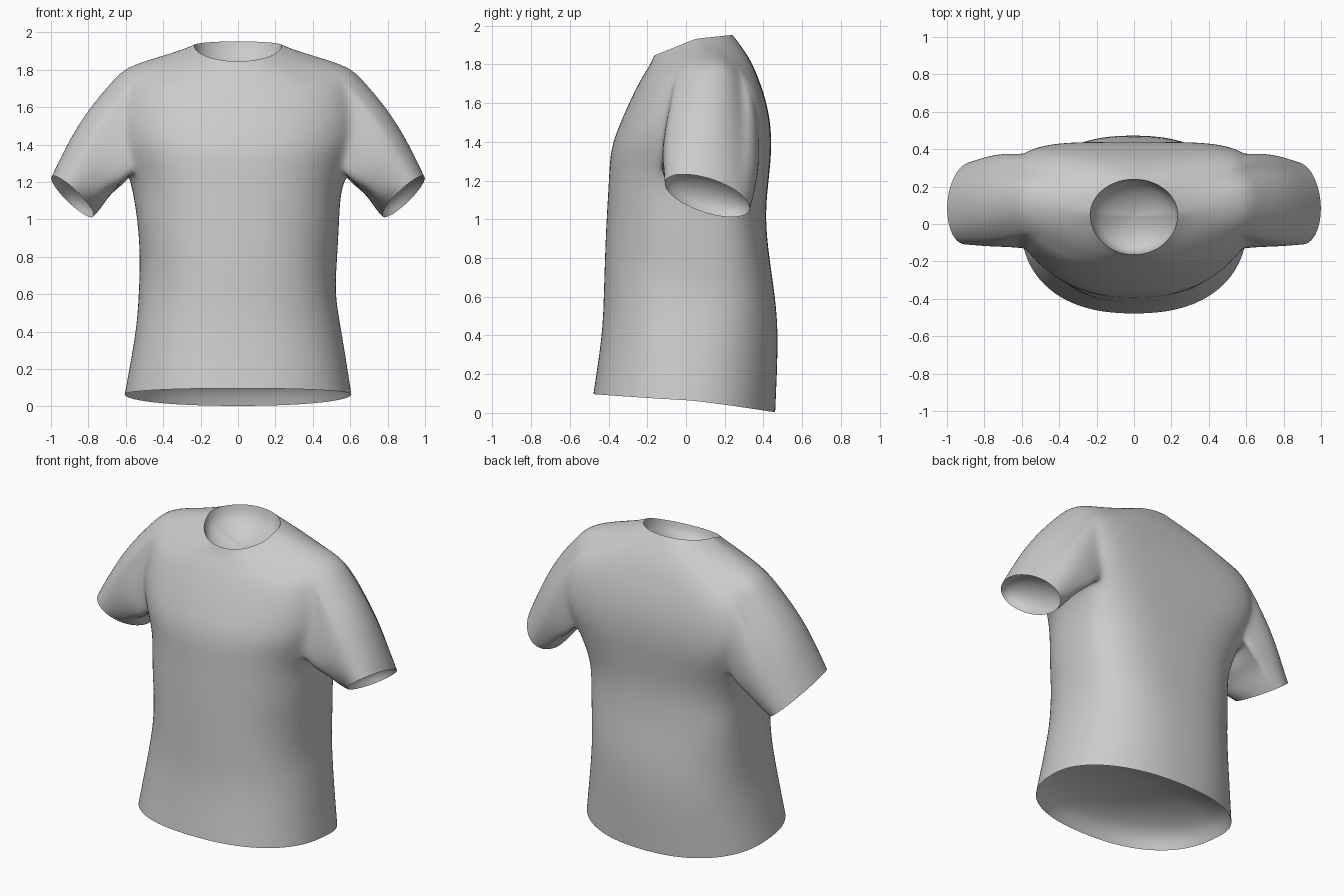
import bpy, bmesh, math
from mathutils import Vector

if "Cube" in bpy.data.objects:
    bpy.data.objects.remove(bpy.data.objects["Cube"])

N = 40              # columns around the body
FRONT, BACK = 3, 4  # armhole half widths in columns
LOW, HIGH = 6, 11   # armhole bottom and top rows

# Body rings: z side, z front, z back, half width, y front, y back, y centre, back squareness
RINGS = [
    (.065, .097, .003, .608, -.48, .462, .02, .9),
    (.40, .41, .39, .55, -.432, .478, .04, .84),
    (.60, .60, .60, .524, -.426, .462, .06, .78),
    (.80, .80, .80, .528, -.42, .432, .07, .74),
    (1.0, 1.0, 1.0, .54, -.412, .408, .08, .7),
    (1.15, 1.15, 1.15, .557, -.402, .422, .10, .62),
    (1.25, 1.27, 1.27, .585, -.397, .435, .12, .53),
    (1.38, 1.38, 1.38, .64, -.386, .442, .14, .46),
    (1.50, 1.50, 1.50, .665, -.34, .437, .14, .46),
    (1.62, 1.62, 1.62, .655, -.286, .412, .14, .48),
    (1.73, 1.72, 1.72, .635, -.236, .378, .13, .53),
    (1.818, 1.778, 1.805, .60, -.20, .343, .12, .65),
    (1.868, 1.805, 1.875, .43, -.183, .30, .09, .75),
    (1.908, 1.825, 1.93, .29, -.174, .258, .06, 1),
    (1.932, 1.845, 1.952, .235, -.165, .24, .05, 1),
]


def spow(v, p):
    return math.copysign(abs(v) ** p, v)


def body_point(r, i):
    zs, zf, zb, a, yf, yb, yc, pb = RINGS[r]
    t = 2 * math.pi * i / N
    c, s = math.cos(t), math.sin(t)
    p = pb if s > 0 else (1 if r >= 13 else .86)
    ry = (yb - yc) if s > 0 else (yc - yf)
    z = zs + ((zb if s > 0 else zf) - zs) * abs(s)
    # shoulders fall away towards front and back
    z -= {10: .02, 11: .05, 12: .02}.get(r, 0) * math.sin(2 * t) ** 2
    x, y = a * spow(c, p), yc + ry * spow(s, p)
    # soft cloth folds around the waist, strongest at the sides and back
    if 1 <= r <= 5:
        k = 1 + .015 * math.sin(2.3 * r + 3 * t) * (abs(c) ** 2 + .4 * max(s, 0))
        x, y = x * k, yc + (y - yc) * k
    return Vector((x, y, z))


def finish(bm, name):
    mesh = bpy.data.meshes.new(name)
    bm.to_mesh(mesh)
    bm.free()
    mesh.polygons.foreach_set("use_smooth", [True] * len(mesh.polygons))
    obj = bpy.data.objects.new(name, mesh)
    bpy.context.collection.objects.link(obj)
    sub = obj.modifiers.new("smooth_cloth", 'SUBSURF')
    sub.levels = sub.render_levels = 2


def lining(name, rim, inward):
    """Rounded recess that closes an opening just inside its rim."""
    bm = bmesh.new()
    mid = sum(rim, Vector()) / len(rim)
    n = len(rim)
    rings = []
    for s in (1, .95, .84, .66, .44, .2):
        d = inward * math.sqrt(1 - s * s)
        rings.append([bm.verts.new(mid + (p - mid) * s + d) for p in rim])
    tip = bm.verts.new(mid + inward)
    for a, b in zip(rings, rings[1:]):
        for k in range(n):
            bm.faces.new((a[k], a[(k + 1) % n], b[(k + 1) % n], b[k]))
    for k in range(n):
        bm.faces.new((rings[-1][k], rings[-1][(k + 1) % n], tip))
    bm.normal_update()
    if sum((f.normal.dot(inward) for f in bm.faces)) > 0:
        bmesh.ops.reverse_faces(bm, faces=bm.faces)
    finish(bm, name)


bm = bmesh.new()
body = [[bm.verts.new(body_point(r, i)) for i in range(N)] for r in range(len(RINGS))]

# Body panels, leaving the two armholes open
gaps = {j % N for j in range(-FRONT, BACK)} | {N // 2 - 1 - j for j in range(-FRONT, BACK)}
for r in range(len(RINGS) - 1):
    for i in range(N):
        if LOW <= r < HIGH and i in gaps:
            continue
        n = (i + 1) % N
        bm.faces.new((body[r][i], body[r][n], body[r + 1][n], body[r + 1][i]))

# Armhole loop as (row, column), starting at the armpit and going round the back
path = [(LOW, j) for j in range(BACK + 1)]
path += [(r, BACK) for r in range(LOW + 1, HIGH)]
path += [(HIGH, j) for j in range(BACK, -FRONT - 1, -1)]
path += [(r, -FRONT) for r in range(HIGH - 1, LOW, -1)]
path += [(LOW, j) for j in range(-FRONT, 0)]
M = len(path)
TOP = path.index((HIGH, 0))

# Sleeves: loft from each armhole to a tilted cuff ellipse
cuffs = {}
for side, label in ((1, "left"), (-1, "right")):
    loop = [body[r][j % N if side > 0 else (N // 2 - j) % N] for r, j in path]
    centre = Vector((.885 * side, .11, 1.122))
    up = Vector((.115 * side, -.03, .10))
    back = Vector((0, .22, -.05))
    prev = loop
    for t in (.14, .3, .47, .64, .82, 1):
        ring = []
        for k in range(M):
            phi = math.pi * (k / TOP if k <= TOP else 1 + (k - TOP) / (M - TOP))
            cuff = centre - up * math.cos(phi) + back * math.sin(phi)
            p = loop[k].co.lerp(cuff, t)
            b = math.sin(math.pi * t)
            top = (1 - math.cos(phi)) / 2
            p += Vector((.028 * side, 0, .028)) * b * top ** 2
            p.y += .02 * b * math.sin(phi)
            # small creases under the arm
            p.z += .012 * math.sin(14 * t) * b * (1 - top)
            ring.append(bm.verts.new(p))
        for k in range(M):
            n = (k + 1) % M
            bm.faces.new((prev[k], prev[n], ring[n], ring[k]))
        prev = ring
    cuffs[label] = ([v.co.copy() for v in prev], Vector((-.07 * side, 0, .08)))

# Relax the seams where sleeves meet the body
seam = [body[r][j % N] for r, j in path if r < HIGH]
seam += [body[r][(N // 2 - j) % N] for r, j in path if r < HIGH]
bmesh.ops.smooth_vert(bm, verts=seam, factor=.4, use_axis_x=True, use_axis_y=True, use_axis_z=True)

hem = [v.co.copy() for v in body[0]]
neck = [v.co.copy() for v in body[-1]]
bmesh.ops.recalc_face_normals(bm, faces=bm.faces)
finish(bm, "shirt")

# Recessed inner surfaces behind the hem, neck and cuffs
lining("hem_inside", hem, Vector((0, 0, .22)))
lining("neck_inside", neck, Vector((0, 0, -.14)))
for label, (rim, inward) in cuffs.items():
    lining(label + "_cuff_inside", rim, inward)
